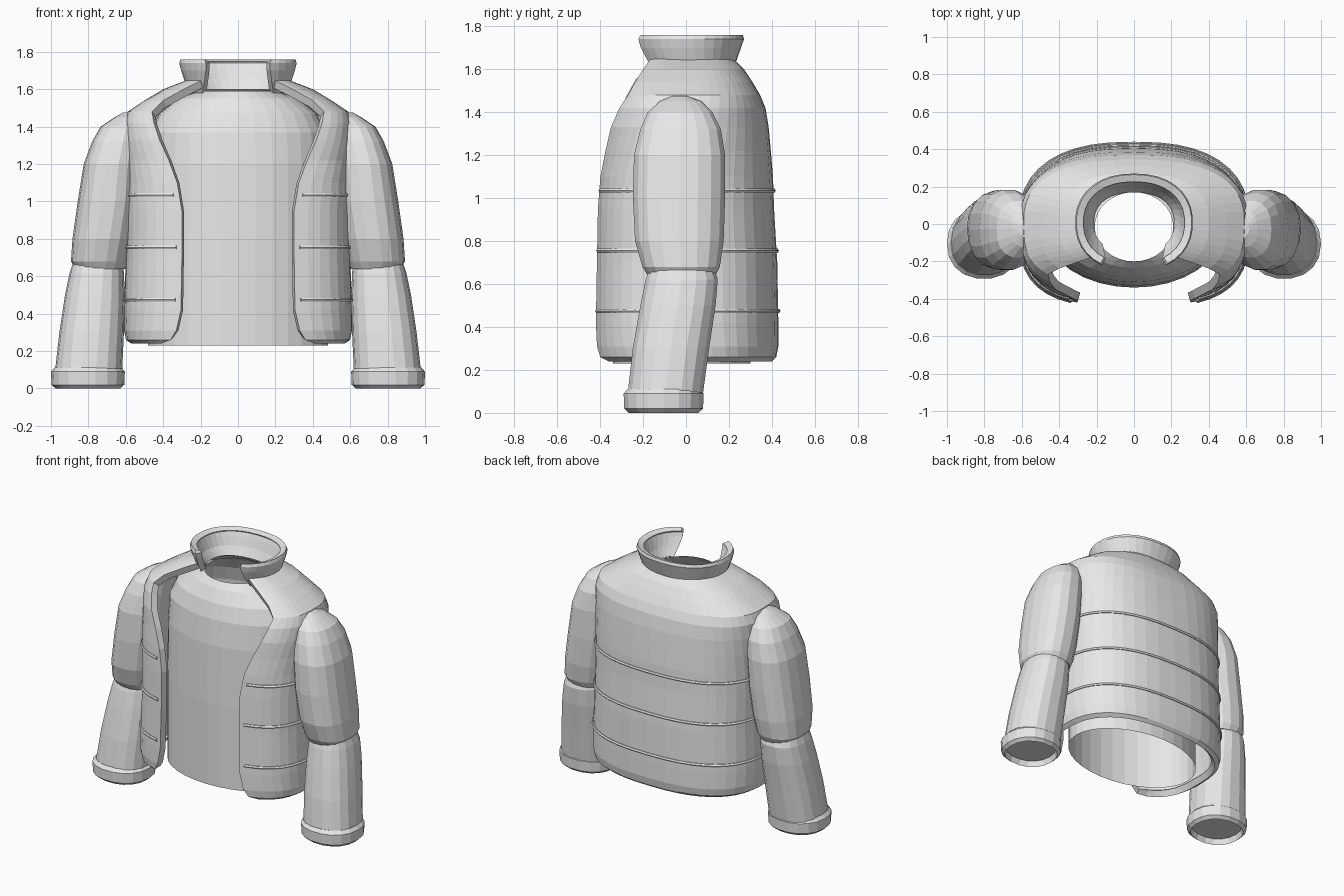
import bpy
import math

cube = bpy.data.objects.get("Cube")
if cube:
    bpy.data.objects.remove(cube)

grey = bpy.data.materials.new("light_grey")
grey.use_nodes = True
grey.diffuse_color = (0.8, 0.8, 0.8, 1)
grey.node_tree.nodes["Principled BSDF"].inputs["Base Color"].default_value = (0.8, 0.8, 0.8, 1)


def section(z, x0, x1, y0, y1, count, front=1.0, back=1.0, gap=None):
    """Rounded cross-section, counter-clockwise; low powers are squarer, gap is half a front opening."""
    rx, ry = (x1 - x0) / 2, (y1 - y0) / 2
    cx, cy = (x0 + x1) / 2, (y0 + y1) / 2
    if gap is None:
        angles = [math.tau * i / count for i in range(count)]
    else:
        start = -math.acos((gap / rx) ** (1 / front))
        angles = [start + (math.pi - 2 * start) * i / count for i in range(count + 1)]
    points = []
    for a in angles:
        c, s = math.cos(a), math.sin(a)
        power = front if s < 0 else back
        points.append((cx + rx * math.copysign(abs(c) ** power, c),
                       cy + ry * math.copysign(abs(s) ** power, s), z))
    return points


def loft(name, rings, closed=True, capped=False, thickness=0, mirror=False):
    n = len(rings[0])
    faces = []
    for r in range(len(rings) - 1):
        for j in range(n if closed else n - 1):
            k = (j + 1) % n
            faces.append((r * n + j, r * n + k, (r + 1) * n + k, (r + 1) * n + j))
    if capped:
        faces.append(tuple(reversed(range(n))))
        faces.append(tuple(range((len(rings) - 1) * n, len(rings) * n)))
    mesh = bpy.data.meshes.new(name)
    mesh.from_pydata([p for ring in rings for p in ring], [], faces)
    mesh.materials.append(grey)
    obj = bpy.data.objects.new(name, mesh)
    bpy.context.collection.objects.link(obj)
    if thickness:
        solid = obj.modifiers.new("thickness", "SOLIDIFY")
        solid.thickness = thickness
        solid.offset = -1
    if mirror:
        obj.modifiers.new("mirror", "MIRROR")


# Inner shirt: height, half width, front, back
shirt = [(0.23, 0.48, -0.34, 0.30), (0.8, 0.48, -0.34, 0.30), (1.2, 0.48, -0.33, 0.30),
         (1.37, 0.47, -0.31, 0.28), (1.47, 0.42, -0.28, 0.25), (1.55, 0.32, -0.235, 0.21),
         (1.59, 0.21, -0.20, 0.17)]
loft("inner_shirt", [section(z, -w, w, f, b, 32) for z, w, f, b in shirt])

# Open jacket body: height, half width, front, back, opening half width
body = [(0.24, 0.57, -0.415, 0.40, 0.41), (0.26, 0.60, -0.43, 0.42, 0.36),
        (0.31, 0.61, -0.437, 0.43, 0.33), (0.42, 0.61, -0.437, 0.43, 0.305),
        (0.7, 0.60, -0.432, 0.425, 0.30), (0.95, 0.60, -0.427, 0.41, 0.30),
        (1.1, 0.60, -0.42, 0.405, 0.325), (1.22, 0.605, -0.406, 0.395, 0.37),
        (1.33, 0.61, -0.395, 0.385, 0.42), (1.42, 0.61, -0.365, 0.37, 0.45),
        (1.48, 0.59, -0.332, 0.345, 0.46), (1.54, 0.50, -0.30, 0.31, 0.40),
        (1.60, 0.40, -0.235, 0.27, 0.29), (1.65, 0.27, -0.19, 0.22, 0.19)]
FRONT, BACK = 0.65, 0.8
loft("jacket_body", [section(z, -w, w, f, b, 36, FRONT, BACK, g) for z, w, f, b, g in body],
     closed=False, thickness=0.045)

# Stand-up collar, open at the front
collar = [(1.58, 0.25, -0.195, 0.205, 0.19), (1.64, 0.285, -0.22, 0.235, 0.18),
          (1.70, 0.305, -0.245, 0.256, 0.172), (1.74, 0.315, -0.255, 0.27, 0.172),
          (1.76, 0.308, -0.25, 0.264, 0.18)]
loft("collar", [section(z, -w, w, f, b, 28, 0.9, 0.9, g) for z, w, f, b, g in collar],
     closed=False, thickness=0.04)

# Quilting ridges that follow the body
for number, z in enumerate((0.475, 0.755, 1.035), 1):
    low, high = next((a, b) for a, b in zip(body, body[1:]) if a[0] <= z < b[0])
    t = (z - low[0]) / (high[0] - low[0])
    _, w, f, b, g = [p + (q - p) * t for p, q in zip(low, high)]
    path = section(z, -w, w, f, b, 36, FRONT, BACK, g + 0.03)
    curve = bpy.data.curves.new("quilt_ridge", "CURVE")
    curve.dimensions = "3D"
    curve.bevel_depth = 0.011
    curve.bevel_resolution = 1
    curve.use_fill_caps = True
    spline = curve.splines.new("POLY")
    spline.points.add(len(path) - 1)
    for point, co in zip(spline.points, path):
        point.co = (*co, 1)
    spline.use_smooth = False
    curve.materials.append(grey)
    bpy.context.collection.objects.link(bpy.data.objects.new(f"quilt_ridge_{number}", curve))

# Sleeves: height, inner x, outer x, front, back
upper = [(0.64, 0.60, 0.87, -0.18, 0.14), (0.68, 0.585, 0.893, -0.205, 0.16),
         (0.80, 0.56, 0.885, -0.24, 0.178), (1.0, 0.53, 0.857, -0.25, 0.185),
         (1.2, 0.52, 0.825, -0.245, 0.185), (1.32, 0.51, 0.78, -0.215, 0.165),
         (1.40, 0.51, 0.735, -0.18, 0.125), (1.45, 0.51, 0.66, -0.125, 0.075),
         (1.475, 0.51, 0.615, -0.07, 0.01)]
lower = [(0.08, 0.62, 0.98, -0.275, 0.08), (0.3, 0.61, 0.955, -0.25, 0.11),
         (0.5, 0.605, 0.925, -0.215, 0.14), (0.62, 0.61, 0.90, -0.19, 0.15),
         (0.68, 0.62, 0.88, -0.17, 0.13)]
for name, rings in (("upper_sleeves", upper), ("lower_sleeves", lower)):
    loft(name, [section(*ring, 18, 0.85, 0.85) for ring in rings], capped=True, mirror=True)

# Cuffs: height and inset, from the recessed underside up over the band
cuff = [(0.04, 0.035), (0.0, 0.025), (0.02, 0.003), (0.09, 0.0), (0.112, 0.02)]
loft("cuffs", [section(z, 0.605 + i, 1.0 - i, -0.293 + i, 0.085 - i, 18, 0.9, 0.9) for z, i in cuff],
     capped=True, mirror=True)
